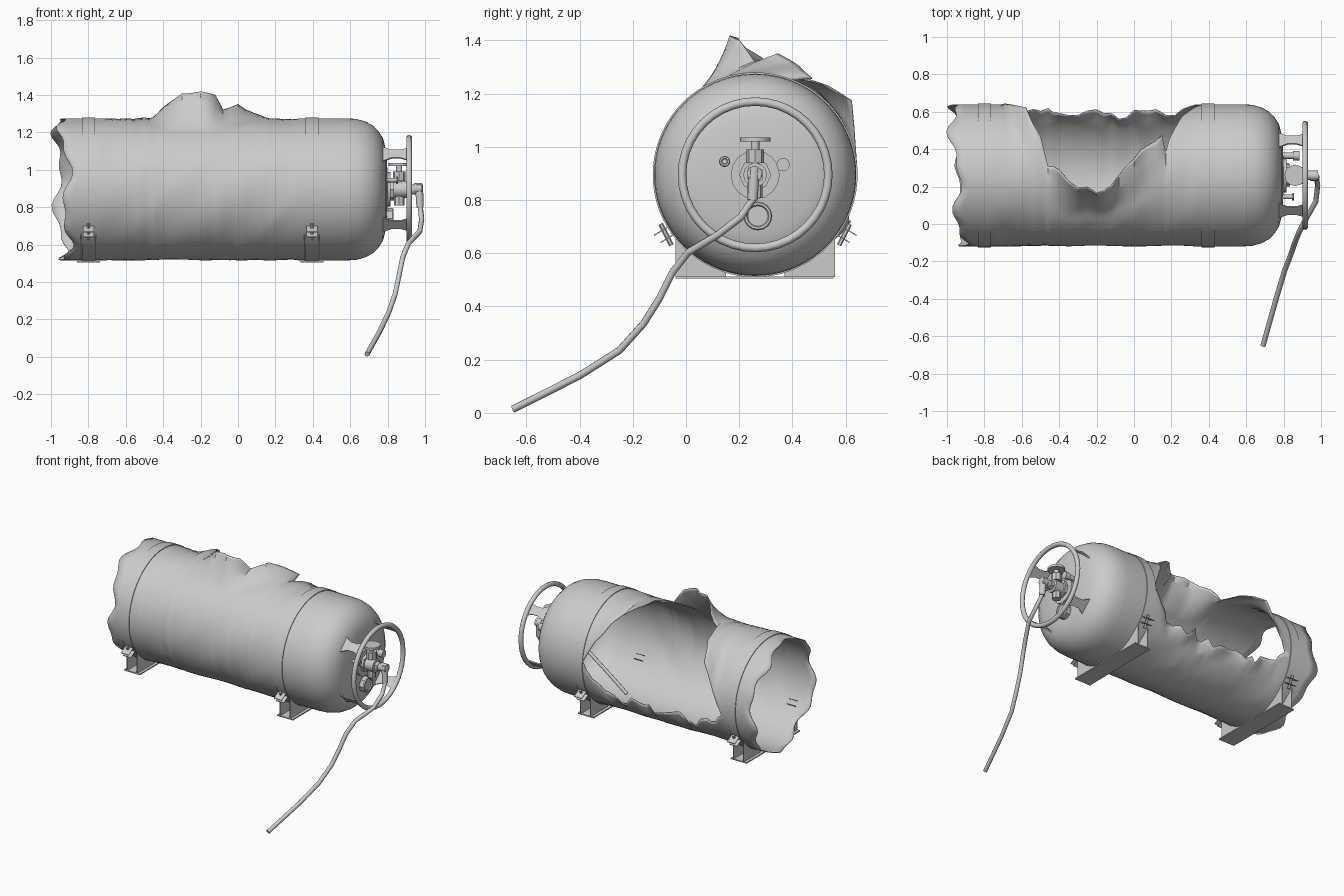
import bpy, bmesh, random
from math import sin, cos, pi, radians, sqrt
from mathutils import Vector, Matrix

if "Cube" in bpy.data.objects:
    bpy.data.objects.remove(bpy.data.objects["Cube"])

random.seed(4)
CY, CZ, R = 0.26, 0.895, 0.38


def finish(bm, name, angle=35, thick=0):
    bmesh.ops.recalc_face_normals(bm, faces=bm.faces)
    me = bpy.data.meshes.new(name)
    bm.to_mesh(me)
    bm.free()
    ob = bpy.data.objects.new(name, me)
    bpy.context.collection.objects.link(ob)
    if thick:
        m = ob.modifiers.new("thickness", 'SOLIDIFY')
        m.thickness, m.offset = thick, -1
    bpy.ops.object.select_all(action='DESELECT')
    ob.select_set(True)
    bpy.context.view_layer.objects.active = ob
    bpy.ops.object.shade_smooth_by_angle(angle=radians(angle))
    return ob


def rod(name, a, b, r, r2=None, n=16):
    a, b = Vector(a), Vector(b)
    bm = bmesh.new()
    rot = (b - a).to_track_quat('Z', 'Y').to_matrix().to_4x4()
    bmesh.ops.create_cone(bm, cap_ends=True, segments=n, radius1=r, radius2=r if r2 is None else r2,
                          depth=(b - a).length, matrix=Matrix.Translation((a + b) / 2) @ rot)
    return finish(bm, name)


def prism(name, pts, offset):
    bm = bmesh.new()
    f = bm.faces.new([bm.verts.new(p) for p in pts])
    ext = bmesh.ops.extrude_face_region(bm, geom=[f])
    bmesh.ops.translate(bm, vec=offset, verts=[v for v in ext['geom'] if isinstance(v, bmesh.types.BMVert)])
    return finish(bm, name)


def tube(name, pts, r, n=8):
    bm = bmesh.new()
    pts = [Vector(p) for p in pts]
    rings = []
    for i, p in enumerate(pts):
        d = (pts[min(i + 1, len(pts) - 1)] - pts[max(i - 1, 0)]).normalized()
        q = d.to_track_quat('Z', 'Y')
        rings.append([bm.verts.new(p + q @ Vector((r * cos(2 * pi * k / n), r * sin(2 * pi * k / n), 0)))
                      for k in range(n)])
    for a, b in zip(rings, rings[1:]):
        for k in range(n):
            bm.faces.new((a[k], a[(k + 1) % n], b[(k + 1) % n], b[k]))
    bm.faces.new(rings[0])
    bm.faces.new(rings[-1])
    return finish(bm, name, 50)


def torus(name, c, R1, r, n=40, m=10):
    bm = bmesh.new()
    g = [[bm.verts.new((c[0] + r * sin(2 * pi * j / m),
                        c[1] + (R1 + r * cos(2 * pi * j / m)) * cos(2 * pi * i / n),
                        c[2] + (R1 + r * cos(2 * pi * j / m)) * sin(2 * pi * i / n)))
          for j in range(m)] for i in range(n)]
    for i in range(n):
        for j in range(m):
            bm.faces.new((g[i][j], g[(i + 1) % n][j], g[(i + 1) % n][(j + 1) % m], g[i][(j + 1) % m]))
    return finish(bm, name, 50)


# Torn opening: x, upper edge angle, lower edge angle, lip offset y, lip offset z
KEYS = [(-.72, -8, -8, 0, 0), (-.66, 14, -16, .01, 0), (-.58, 38, -20, .055, .06), (-.50, 58, -28, .02, .03),
        (-.46, 76, -24, -.04, .01), (-.40, 80, -30, -.05, .07), (-.30, 82, -25, -.11, .14),
        (-.20, 82, -31, -.14, .15), (-.12, 80, -26, -.12, .13), (-.08, 75, -29, -.10, .06),
        (0, 68, -24, -.04, .10), (.08, 62, -30, 0, .07), (.15, 59, -25, .02, .04), (.17, 70, -27, 0, 0),
        (.22, 48, -22, .01, .01), (.29, 30, -12, .01, 0), (.33, 15, -3, 0, 0), (.36, 5, 5, 0, 0)]


def tear(x):
    if x <= KEYS[0][0]:
        return KEYS[0][1:]
    for a, b in zip(KEYS, KEYS[1:]):
        if x <= b[0]:
            t = (x - a[0]) / (b[0] - a[0])
            return [p + (q - p) * t for p, q in zip(a[1:], b[1:])]
    return KEYS[-1][1:]


# Tank shell: columns wrap from the upper torn edge around the front to the lower one
N = 72
cols = [(x, R) for x in (-.95, -.9, -.85, -.8, -.76)]
xs = sorted({k[0] for k in KEYS} | {-.69, -.62, -.54, -.43, -.35, -.25, -.16, -.04, .04, .12, .19, .255})
cols += [(x, R) for x in xs] + [(.42, R), (.5, R), (.58, R), (.63, .377), (.68, .364), (.72, .342), (.75, .313),
                                (.775, .275), (.788, .225), (.797, .14), (.801, .05), (.802, .0005)]
bm = bmesh.new()
grid = []
for x, r in cols:
    top, low, oy, oz = tear(x)
    if -.68 < x < .32:
        top += random.uniform(-3, 3)
        low += random.uniform(-4, 4)
    col = []
    for k in range(N + 1):
        deg = top + (low + 360 - top) * k / N
        f = radians(deg)
        px = x
        if x < -.75:
            rim = -.94 - .028 * cos(f - .5) + .024 * sin(5 * f) + .014 * sin(11 * f + 1)
            px = -.76 + (x + .76) / -.19 * (rim + .76)
        w = max(0, 1 - (deg - top) / 42) ** 1.6
        wl = max(0, 1 - (low + 360 - deg) / 14) if -.6 < x < .28 else 0
        dent = .006 * sin(9 * x + 3 * f) * sin(2 * f + 5 * x) if -.7 < x < .3 else 0
        rr = r - abs(dent) + .022 * wl * sin(23 * x)
        col.append(bm.verts.new((px, CY + rr * cos(f) + oy * w, CZ + rr * sin(f) + oz * w)))
    grid.append(col)
for a, b in zip(grid, grid[1:]):
    for k in range(N):
        bm.faces.new((a[k], a[k + 1], b[k + 1], b[k]))
bmesh.ops.remove_doubles(bm, verts=bm.verts, dist=.0008)
finish(bm, "tank_shell", 40, .006)

# Straps, cradle feet and clamps
for sx, side in ((-.80, "left"), (.395, "right")):
    bm = bmesh.new()
    hw = .035
    rings = [[bm.verts.new((sx + o, CY + rr * cos(2 * pi * k / N), CZ + rr * sin(2 * pi * k / N))) for k in range(N)]
             for o, rr in ((-hw, .379), (-hw, .385), (hw, .385), (hw, .379))]
    for a, b in zip(rings, rings[1:]):
        for k in range(N):
            bm.faces.new((a[k], a[(k + 1) % N], b[(k + 1) % N], b[k]))
    finish(bm, side + "_strap")
    prism(side + "_foot_plate", [(sx - .062, -.04, .505), (sx + .062, -.04, .505),
                                 (sx + .062, .555, .505), (sx - .062, .555, .505)], (0, 0, .008))
    for m, fb in ((-1, "front"), (1, "back")):
        ys = [.30, .26, .21, .16, .11]
        arc = [(CY + m * y, CZ - sqrt(.383 ** 2 - y * y)) for y in ys]
        prof = [(CY + m * .11, .51), (CY + m * .30, .51)] + arc
        for o in (-.042, .036):
            prism(f"{side}_{fb}_web", [(sx + o, y, z) for y, z in prof], (.006, 0, 0))
        for z0, d in ((.665, .38), (.638, .355)):
            prism(f"{side}_{fb}_clamp", [(sx - .03, CY + m * d, z0), (sx + .03, CY + m * d, z0),
                                         (sx + .03, CY + m * (d - .07), z0 + .042),
                                         (sx - .03, CY + m * (d - .07), z0 + .042)], (0, 0, .005))
        rod(f"{side}_{fb}_bolt", (sx, CY + m * .355, .71), (sx, CY + m * .315, .63), .009, n=6)

# Guard ring on four flared brackets
torus("guard_ring", (.915, CY, CZ), .275, .016)
for i in range(4):
    f = pi / 4 + i * pi / 2
    out, tan = Vector((0, cos(f), sin(f))), Vector((0, -sin(f), cos(f)))
    half = [(.765, .06), (.79, .045), (.82, .03), (.87, .03), (.90, .042), (.917, .045)]
    outline = half + [(x, -w) for x, w in reversed(half)]
    prism("ring_bracket", [Vector((x, CY, CZ)) + out * .262 + tan * w for x, w in outline], out * .008)

# Valve and fittings on the end cap
rod("valve_flange", (.79, CY, CZ), (.815, CY, CZ), .092, n=16)
rod("valve_collar", (.81, CY, CZ), (.835, CY, CZ), .06, n=8)
rod("valve_body", (.83, CY, CZ), (.90, CY, CZ), .045, n=12)
rod("valve_outlet", (.89, CY, CZ), (.95, CY, CZ), .026)
rod("valve_nut", (.905, CY, CZ), (.925, CY, CZ), .034, n=6)
rod("valve_stem", (.862, CY, .90), (.862, CY, 1.03), .016)
rod("valve_bonnet", (.862, CY, .94), (.862, CY, .99), .034, n=8)
rod("valve_knob", (.862, CY, 1.02), (.862, CY, 1.036), .057, n=12)
rod("valve_underside", (.862, CY, .81), (.862, CY, .88), .028, n=8)
rod("relief_port", (.79, .365, .933), (.86, .365, .933), .017)
rod("relief_cap", (.85, .365, .933), (.885, .365, .933), .025, n=12)
rod("gauge_port", (.79, .145, .945), (.85, .145, .945), .012)
torus("gauge_port_lip", (.85, .145, .945), .015, .006, 16, 6)
rod("gauge_base", (.785, .27, .74), (.825, .27, .74), .055, n=8)
torus("gauge_rim", (.825, .27, .74), .046, .008, 16, 6)

# Hose with elbow fitting, and the dip tube inside the tank
rod("hose_elbow", (.94, .258, .90), (.985, .258, .90), .028, n=12)
rod("hose_fitting", (.968, .257, .92), (.973, .25, .80), .022, .019)
tube("hose", [(.97, .255, .90), (.975, .25, .80), (.982, .205, .735), (.972, .12, .67), (.91, .01, .605),
              (.88, -.05, .53), (.86, -.10, .43), (.84, -.16, .335), (.805, -.25, .235), (.76, -.40, .14),
              (.69, -.65, .014)], .014)
tube("dip_tube", [(.80, CY, CZ), (.68, CY, .87), (.58, CY, .80), (.42, CY, .685), (.28, CY, .58)], .012)
